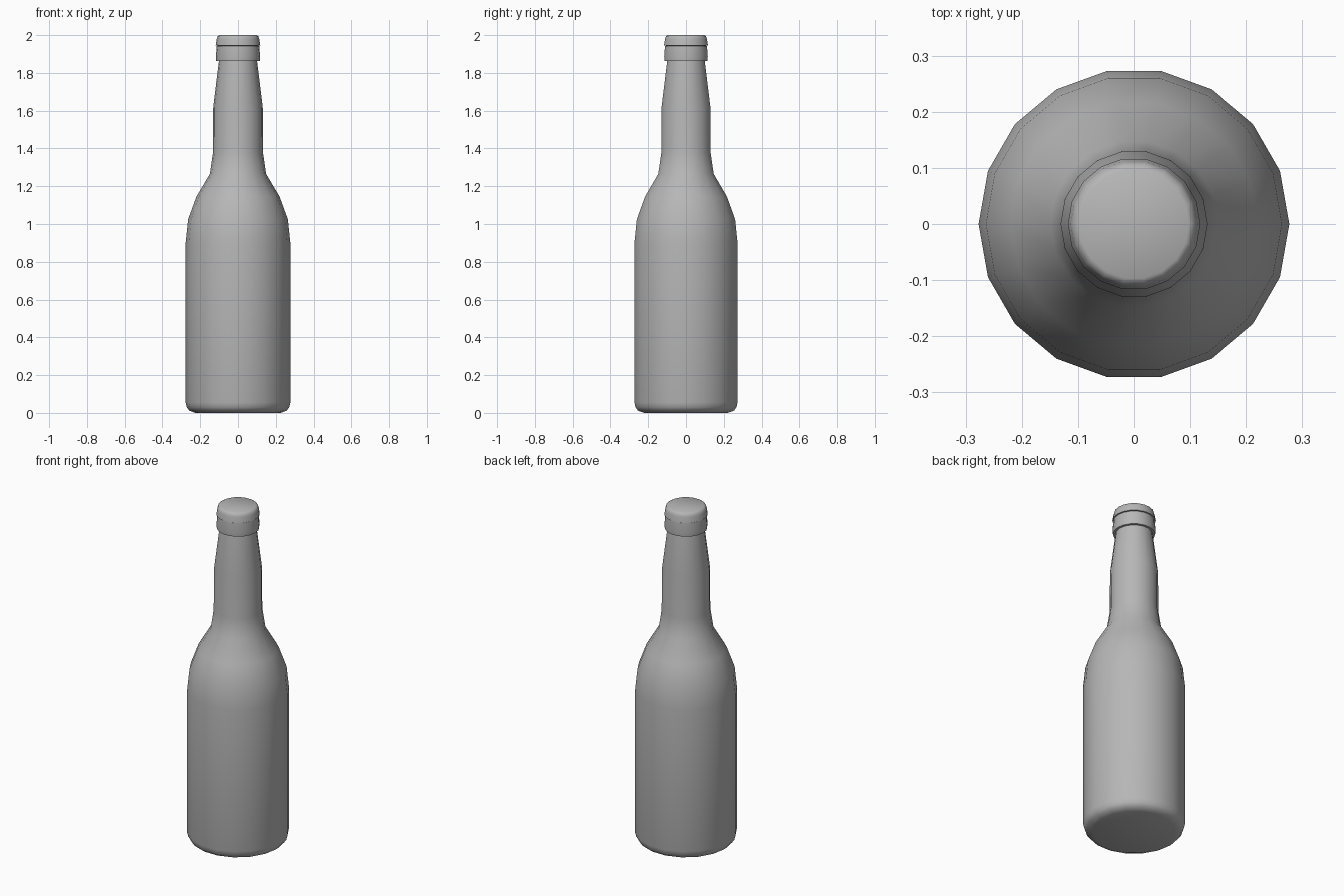
import bpy, bmesh, math

if "Cube" in bpy.data.objects:
    bpy.data.objects.remove(bpy.data.objects["Cube"])

SIDES = 18

# Dark grey shared by both parts
GREY = bpy.data.materials.new("dark_grey")
GREY.diffuse_color = (0.47, 0.47, 0.47, 1.0)
GREY.use_nodes = True
GREY.node_tree.nodes["Principled BSDF"].inputs["Base Color"].default_value = GREY.diffuse_color


def lathe(name, profile, angle):
    """Spin a (radius, z) profile into a closed solid with flat end caps."""
    bm = bmesh.new()
    rings = []
    for r, z in profile:
        rings.append([bm.verts.new((r * math.cos(2 * math.pi * i / SIDES),
                                    r * math.sin(2 * math.pi * i / SIDES), z))
                      for i in range(SIDES)])
    for lo, hi in zip(rings, rings[1:]):
        for i in range(SIDES):
            j = (i + 1) % SIDES
            bm.faces.new((lo[i], lo[j], hi[j], hi[i]))
    bm.faces.new(rings[0][::-1])
    bm.faces.new(rings[-1])
    mesh = bpy.data.meshes.new(name)
    bm.to_mesh(mesh)
    bm.free()
    mesh.materials.append(GREY)
    obj = bpy.data.objects.new(name, mesh)
    bpy.context.collection.objects.link(obj)
    bpy.ops.object.select_all(action='DESELECT')
    obj.select_set(True)
    bpy.context.view_layer.objects.active = obj
    bpy.ops.object.shade_smooth_by_angle(angle=math.radians(angle))
    return obj


# Glass body: rounded foot, straight wall, shoulder, neck and lip ring
lathe("bottle", [
    (0.225, 0.0), (0.258, 0.012), (0.271, 0.03), (0.277, 0.055),
    (0.277, 0.90), (0.264, 1.025), (0.220, 1.145),
    (0.149, 1.265), (0.132, 1.38), (0.131, 1.62),
    (0.101, 1.862), (0.115, 1.862), (0.117, 1.885),
    (0.113, 1.942), (0.104, 1.945)], 60)

# Crown cap, slightly flared at its lower rim
lathe("cap", [
    (0.104, 1.943), (0.118, 1.945), (0.113, 1.978),
    (0.108, 1.994), (0.098, 2.0)], 60)
